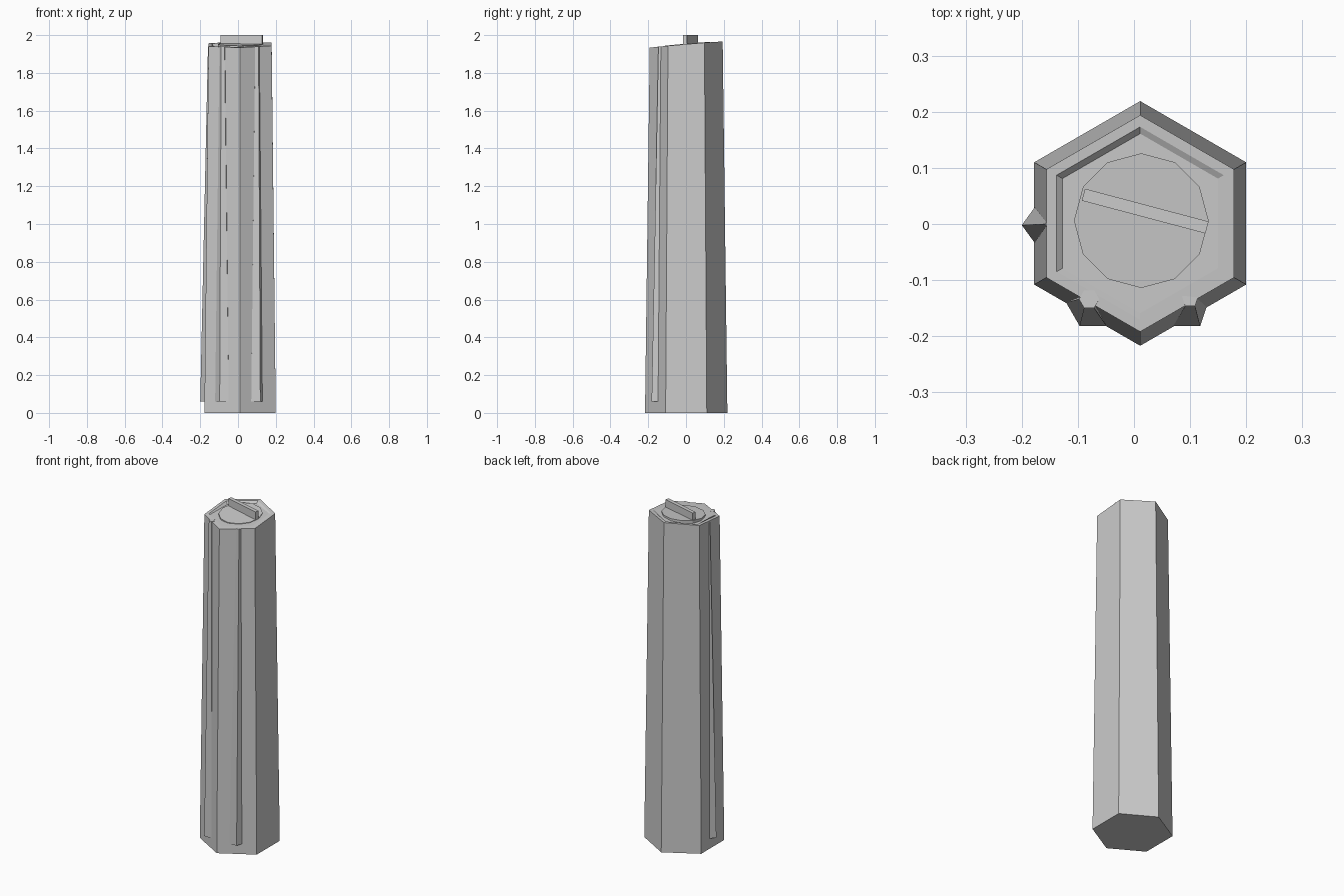
import bpy, bmesh
from math import cos, sin, pi, atan2

if "Cube" in bpy.data.objects:
    bpy.data.objects.remove(bpy.data.objects["Cube"])

CX, CY = 0.011, 0.001


def tilt(x, y):
    # height of the gently sloping top
    return 1.95 + 0.085 * y + 0.01 * x


def ring(cx, cy, r, n, z, a0):
    pts = []
    for i in range(n):
        a = a0 + 2 * pi * i / n
        x, y = cx + r * cos(a), cy + r * sin(a)
        pts.append((x, y, z(x, y) if callable(z) else z))
    return pts


def loft(name, rings):
    # closed solid through a stack of equal rings
    bm = bmesh.new()
    loops = [[bm.verts.new(p) for p in r] for r in rings]
    n = len(loops[0])
    for a, b in zip(loops, loops[1:]):
        for i in range(n):
            j = (i + 1) % n
            bm.faces.new((a[i], a[j], b[j], b[i]))
    bm.faces.new(loops[0][::-1])
    bm.faces.new(loops[-1])
    bmesh.ops.recalc_face_normals(bm, faces=bm.faces)
    me = bpy.data.meshes.new(name)
    bm.to_mesh(me)
    bm.free()
    ob = bpy.data.objects.new(name, me)
    bpy.context.collection.objects.link(ob)
    return ob


def recess(x, y):
    # inner top sinks towards the back left corner
    return tilt(x, y) - max(0, 0.1 * (y - x) - 0.004)


# Hexagonal tapered shaft with a shallow recessed top
loft("shaft", [ring(CX, CY, 0.218, 6, 0, pi / 2),
               ring(CX, CY, 0.193, 6, tilt, pi / 2),
               ring(CX, CY, 0.172, 6, tilt, pi / 2),
               ring(CX, CY, 0.16, 6, recess, pi / 2)])

# Tapered ribs: base centre, base radius, top centre, top radius, sides, first angle
ribs = [("rib_front_right", (0.094, -0.149), 0.041, (0.1, -0.134), 0.015, 5, pi / 2),
        ("rib_front_left", (-0.073, -0.14), 0.048, (-0.08, -0.134), 0.018, 6, 0),
        ("rib_left", (-0.155, -0.002), 0.045, (-0.143, 0.0), 0.016, 5, pi)]
for name, b, rb, t, rt, n, a0 in ribs:
    loft(name, [ring(*b, rb, n, 0.06, a0), ring(*t, rt, n, 1.94, a0)])

# Thin twelve-sided disc on the top
loft("top_disc", [ring(0.013, 0.006, 0.12, 12, 1.925, pi / 2),
                  ring(0.013, 0.006, 0.12, 12, lambda x, y: tilt(x, y) + 0.003, pi / 2)])

# Raised grip bar across the disc
a = atan2(-0.06, 0.226)
bpy.ops.mesh.primitive_cube_add(size=1, location=(0.02, 0.023, 1.97), rotation=(0, 0, a))
bar = bpy.context.object
bar.name = "grip_bar"
bar.scale = (0.228, 0.022, 0.06)
